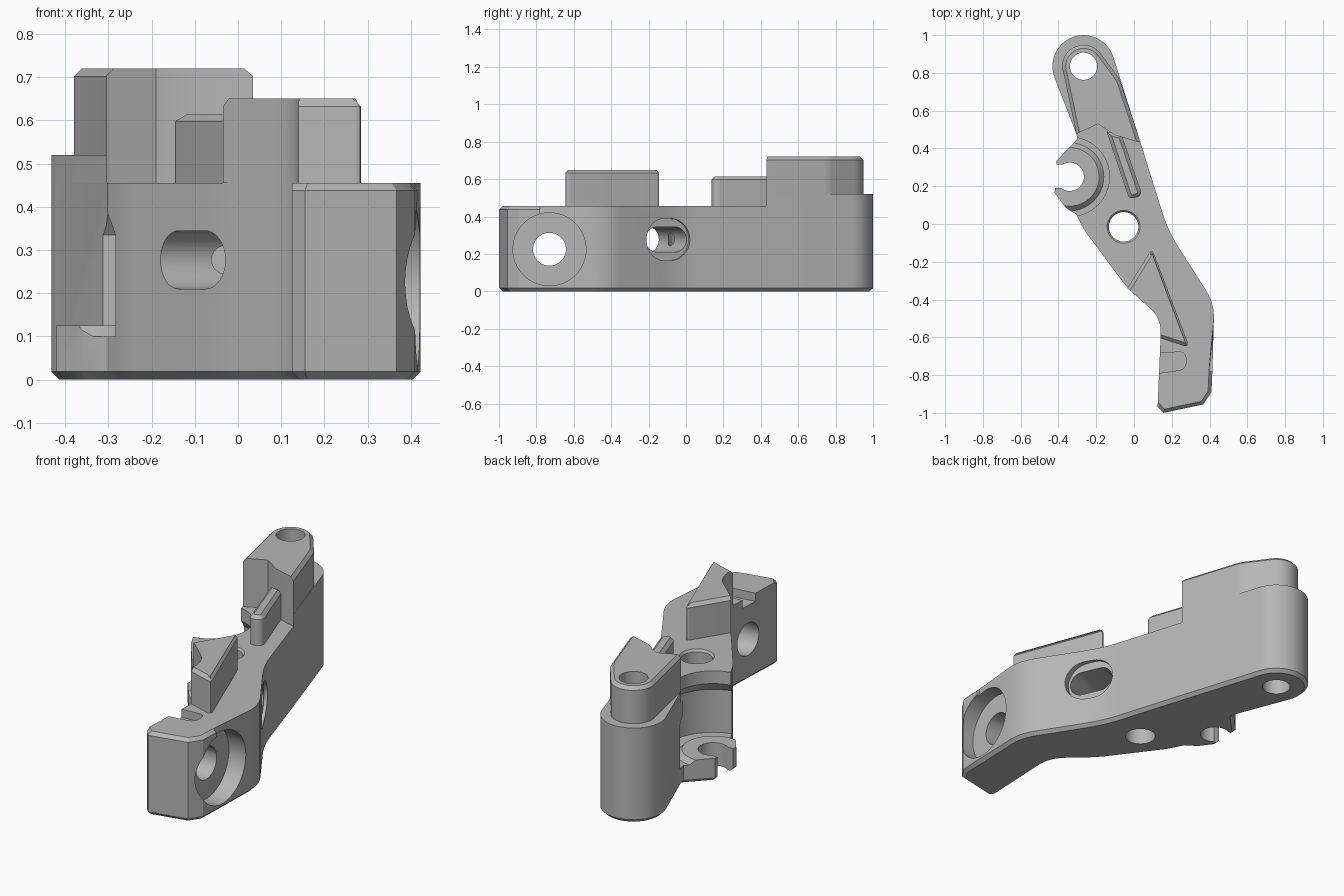
import bpy, bmesh
from math import cos, sin, radians
from mathutils import Matrix, Vector

cube = bpy.data.objects.get("Cube")
if cube:
    bpy.data.objects.remove(cube, do_unlink=True)

grey = bpy.data.materials.new("plain grey")
grey.use_nodes = True
grey.diffuse_color = (0.47, 0.47, 0.47, 1)
grey.node_tree.nodes["Principled BSDF"].inputs["Base Color"].default_value = (0.47, 0.47, 0.47, 1)

# Turns local z to point along +x, with local y up
SIDEWAYS = Matrix(((0, 0, 1, 0), (1, 0, 0, 0), (0, 1, 0, 0), (0, 0, 0, 1)))
BODY_TOP = 0.455


def arc(cx, cy, r, a0, a1, n=20):
    angles = [radians(a0 + (a1 - a0) * i / n) for i in range(n + 1)]
    return [(cx + r * cos(a), cy + r * sin(a)) for a in angles]


def rounded(points, n=6):
    """Points are (x, y) or (x, y, rounding length)."""
    out = []
    for i, p in enumerate(points):
        here = Vector(p[:2])
        if len(p) == 2:
            out.append(here)
            continue
        before, after = Vector(points[i - 1][:2]), Vector(points[(i + 1) % len(points)][:2])
        a = here + (before - here).normalized() * p[2]
        b = here + (after - here).normalized() * p[2]
        for k in range(n + 1):
            t = k / n
            out.append(a * (1 - t) ** 2 + here * 2 * t * (1 - t) + b * t * t)
    return out


def finish(name, bm, matrix):
    bmesh.ops.recalc_face_normals(bm, faces=bm.faces[:])
    mesh = bpy.data.meshes.new(name)
    bm.to_mesh(mesh)
    bm.free()
    mesh.materials.append(grey)
    obj = bpy.data.objects.new(name, mesh)
    bpy.context.collection.objects.link(obj)
    if matrix:
        obj.matrix_world = matrix
    return obj


def prism(name, points, z0, z1, matrix=None, chamfer=None):
    bm = bmesh.new()
    base = bm.faces.new([bm.verts.new((x, y, z0)) for x, y in rounded(points)])
    side = bmesh.ops.extrude_face_region(bm, geom=[base])["geom"]
    for v in side:
        if isinstance(v, bmesh.types.BMVert):
            v.co.z = z1
    bmesh.ops.recalc_face_normals(bm, faces=bm.faces[:])
    if chamfer:
        edges = []
        for e in bm.edges:
            a, b = (v.co for v in e.verts)
            if abs(a.z - b.z) < 0.001 and chamfer((a + b) / 2):
                edges.append(e)
        bmesh.ops.bevel(bm, geom=edges, offset=0.018, segments=1, affect='EDGES')
    return finish(name, bm, matrix)


def lathe(name, profile, matrix, n=64):
    """Closed solid of revolution; the profile starts and ends on the axis."""
    bm = bmesh.new()
    rings = []
    for r, z in profile[1:-1]:
        rings.append([bm.verts.new((x, y, z)) for x, y in arc(0, 0, r, 0, 360, n)[:-1]])
    bm.faces.new(rings[0])
    bm.faces.new(rings[-1])
    for low, high in zip(rings, rings[1:]):
        for i in range(n):
            j = (i + 1) % n
            bm.faces.new((low[i], low[j], high[j], high[i]))
    return finish(name, bm, matrix)


def drill(name, r, z0, z1, matrix):
    return lathe(name, [(0, z0), (r, z0), (r, z1), (0, z1)], matrix)


def cut(obj, cutters):
    bpy.context.view_layer.objects.active = obj
    for c in cutters:
        c.hide_render = True
        mod = obj.modifiers.new(c.name, 'BOOLEAN')
        mod.operation, mod.solver, mod.object = 'DIFFERENCE', 'EXACT', c
        bpy.ops.object.modifier_apply(modifier=mod.name)


at = Matrix.Translation

# Arm outline with a round end, a clip lug and a bent foot
PIVOT = (-0.267, 0.835)
round_end = arc(*PIVOT, 0.165, 201.6, 16.4)
arm_outline = round_end + [
    (0.035, 0.43), (0.18, -0.035, 0.1), (0.425, -0.42, 0.08), (0.415, -0.78),
    (0.41, -0.89), (0.367, -0.955), (0.155, -1.0), (0.125, -0.968),
    (0.145, -0.5, 0.08), (-0.035, -0.34, 0.07), (-0.265, -0.03, 0.03),
    (-0.305, 0.05), (-0.36, 0.085), (-0.42, 0.165), (-0.41, 0.335),
    (-0.3, 0.45), (-0.305, 0.48)]
arm = prism("arm_body", arm_outline, 0, BODY_TOP,
            chamfer=lambda m: m.z < 0.01 or m.y < -0.8)

# Raised shelf and tower over the round end
tower_front = [(0.035, 0.43), (-0.1, 0.47), (-0.19, 0.53), (-0.305, 0.477)]
shelf = prism("end_shelf", round_end + tower_front, BODY_TOP, 0.52)
tower = prism("end_tower",
              arc(*PIVOT, 0.113, 201.6, 35) + [(-0.075, 0.765, 0.03)] + tower_front,
              0.5, 0.72, chamfer=lambda m: m.z > 0.7 and m.y > 0.55)

# Two ribs standing on the arm
prism("slim_rib",
      [(-0.145, 0.49), (-0.065, 0.47), (0.045, 0.15, 0.035), (-0.025, 0.13, 0.03)],
      BODY_TOP, 0.615, chamfer=lambda m: m.z > 0.6)
prism("wedge_rib",
      [(0.095, -0.13, 0.03), (0.295, -0.655, 0.04), (0.14, -0.605),
       (0.145, -0.5, 0.08), (-0.035, -0.34)],
      BODY_TOP, 0.65,
      chamfer=lambda m: m.z > 0.6 and not (m.x < 0.16 and m.y < -0.36))

# Undercut round pocket leaving the clip lug at the bottom
clip = at((-0.34, 0.25, 0))
pocket = lathe("pocket_cutter",
               [(0, 0.125), (0.155, 0.125), (0.18, 0.1), (0.25, 0.1), (0.25, 0.335),
                (0.21, 0.385), (0.21, 0.6), (0, 0.6)], clip)
clip_hole = drill("clip_hole_cutter", 0.075, -0.1, 0.3, clip)
clip_mouth = prism("clip_mouth_cutter",
                   [(-0.6, 0.19), (-0.34, 0.19), (-0.34, 0.315), (-0.6, 0.315)], -0.1, 0.3)

# Upright holes
pivot_hole = drill("pivot_hole_cutter", 0.072, -0.1, 1, at((*PIVOT, 0)))
middle_hole = lathe("middle_hole_cutter",
                    [(0, -0.1), (0.078, -0.1), (0.078, 0.443), (0.088, 0.456),
                     (0.088, 0.7), (0, 0.7)], at((-0.055, -0.015, 0)))

# Bolt hole, counterbore and small top notch in the foot
foot = at((0, -0.73, 0.225)) @ SIDEWAYS
bolt_hole = drill("bolt_hole_cutter", 0.088, 0, 0.6, foot)
counterbore = drill("counterbore_cutter", 0.195, 0.32, 0.6, foot)
notch = prism("notch_cutter",
              [(0.05, -0.69), (0.275, -0.675, 0.04), (0.275, -0.77, 0.04), (0.05, -0.8)],
              0.41, 0.6)


# Oblong cross slot with a shallow recess at its left mouth
def oblong(w, r):
    return arc(w, 0, r, -90, 90) + arc(-w, 0, r, 90, 270)


slot_frame = at((0.06, -0.17, 0.277)) @ Matrix.Rotation(radians(24), 4, 'Z') @ SIDEWAYS
slot = prism("slot_cutter", oblong(0.053, 0.067), -0.5, 0.5, slot_frame)
recess = prism("recess_cutter", oblong(0.02, 0.112), 0.155, 0.5, slot_frame)

body_cutters = [pocket, clip_hole, clip_mouth, pivot_hole, middle_hole,
                bolt_hole, counterbore, notch, slot, recess]
bpy.context.view_layer.update()
cut(arm, body_cutters)
for part in (shelf, tower):
    cut(part, [pivot_hole])
for c in body_cutters:
    bpy.data.objects.remove(c, do_unlink=True)

# Smooth the curves and keep the edges sharp
for obj in bpy.context.collection.objects:
    if obj.type == 'MESH':
        bpy.ops.object.select_all(action='DESELECT')
        obj.select_set(True)
        bpy.context.view_layer.objects.active = obj
        bpy.ops.object.shade_smooth_by_angle(angle=radians(30))
